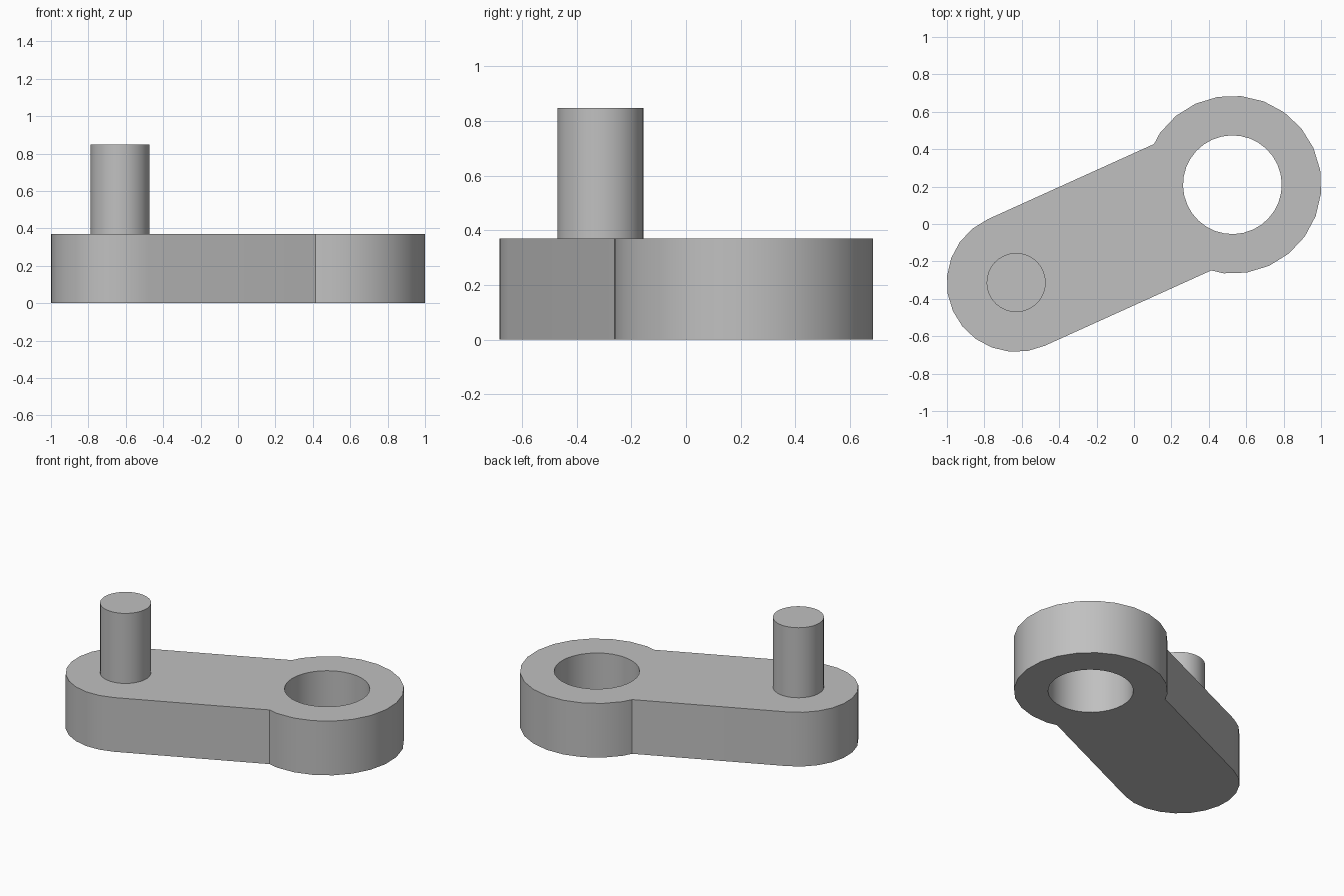
import bpy
import bmesh
import math
from mathutils import Vector, Matrix

cube = bpy.data.objects.get("Cube")
if cube:
    bpy.data.objects.remove(cube, do_unlink=True)

PIN = Vector((-0.63, -0.313))
BORE = Vector((0.526, 0.21))
ARM_R, RING_R, BORE_R, PIN_R = 0.371, 0.476, 0.264, 0.158
THICK, PIN_TOP = 0.37, 0.848
STEP = 15

grey = bpy.data.materials.new("plain grey")
grey.use_nodes = True
grey.diffuse_color = (0.53, 0.53, 0.53, 1)
grey.node_tree.nodes["Principled BSDF"].inputs["Base Color"].default_value = grey.diffuse_color


def arc(radius, start, stop, step, offset=0.0):
    """Points on an arc about (offset, 0), angles in degrees."""
    count = round((stop - start) / step)
    angles = [math.radians(start + i * step) for i in range(count + 1)]
    return [(offset + radius * math.cos(a), radius * math.sin(a)) for a in angles]


def finish(name, bm, matrix):
    bmesh.ops.recalc_face_normals(bm, faces=bm.faces)
    mesh = bpy.data.meshes.new(name)
    bm.to_mesh(mesh)
    bm.free()
    mesh.materials.append(grey)
    obj = bpy.data.objects.new(name, mesh)
    bpy.context.collection.objects.link(obj)
    obj.matrix_world = matrix
    bpy.ops.object.select_all(action='DESELECT')
    obj.select_set(True)
    bpy.context.view_layer.objects.active = obj
    bpy.ops.object.shade_smooth_by_angle(angle=math.radians(30))
    return obj


# Crank arm outline, drawn along local x from the pin to the bore
along = BORE - PIN
length = along.length
ring = arc(RING_R, -120, 120, STEP, length)
next_point = arc(RING_R, 135, 135, STEP, length)[0]
last = ring[-1]
t = (last[1] - ARM_R) / (last[1] - next_point[1])
neck = last[0] + t * (next_point[0] - last[0])
outline = arc(ARM_R, 90, 270, STEP) + [(neck, -ARM_R)] + ring + [(neck, ARM_R)]
bore = arc(BORE_R, 0, 360, 11.25, length)[:-1]

bm = bmesh.new()
edges = []
for loop in (outline, bore):
    verts = [bm.verts.new((x, y, 0)) for x, y in loop]
    edges += [bm.edges.new((verts[i - 1], verts[i])) for i in range(len(verts))]
bmesh.ops.triangle_fill(bm, edges=edges, use_beauty=True, normal=(0, 0, 1))
base = bm.faces[:]
extruded = bmesh.ops.extrude_face_region(bm, geom=base, use_keep_orig=True)
top = [g for g in extruded["geom"] if isinstance(g, bmesh.types.BMVert)]
bmesh.ops.translate(bm, verts=top, vec=(0, 0, THICK))
turn = Matrix.Rotation(math.atan2(along.y, along.x), 4, 'Z')
place = Matrix.Translation((PIN.x, PIN.y, 0)) @ turn
finish("crank_arm", bm, place)

# Handle pin standing on the arm
bm = bmesh.new()
height = PIN_TOP - THICK
bmesh.ops.create_cone(bm, cap_ends=True, segments=32, radius1=PIN_R,
                      radius2=PIN_R, depth=height)
finish("handle_pin", bm, Matrix.Translation((PIN.x, PIN.y, THICK + height / 2)) @ turn)
